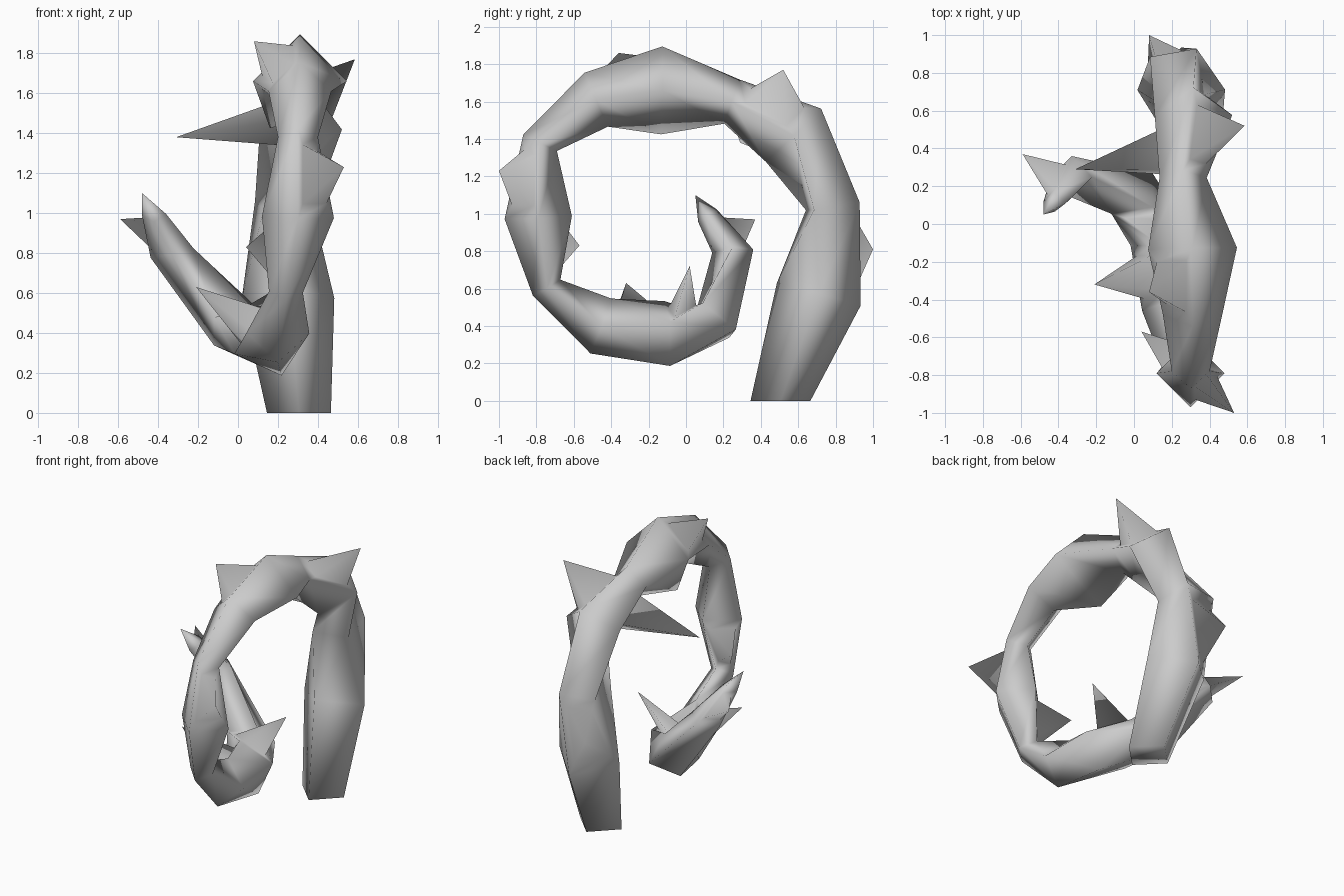
import bpy, bmesh, math
from mathutils import Vector

cube = bpy.data.objects.get("Cube")
if cube:
    bpy.data.objects.remove(cube, do_unlink=True)

mat = bpy.data.materials.new("pale_grey")
mat.use_nodes = True
grey = (0.6, 0.6, 0.6, 1)
mat.diffuse_color = grey
mat.node_tree.nodes["Principled BSDF"].inputs["Base Color"].default_value = grey


def ring(bm, center, tangent, radius, roll, lean):
    """Four-cornered section; roll turns it, lean pulls its inner corner right."""
    t = Vector((tangent.x * 0.3, tangent.y, tangent.z)).normalized()
    side = Vector((1, 0, 0))
    side = (side - t * side.dot(t)).normalized()
    out = t.cross(side)
    c, s = math.cos(math.radians(roll)), math.sin(math.radians(roll))
    side, out = side * c - out * s, out * c + side * s
    loop = [bm.verts.new(center + d * radius) for d in (side, out, -side, -out)]
    loop[3].co.x -= lean
    return loop


def fan(bm, loop, point):
    tip = bm.verts.new(point)
    for i in range(4):
        bm.faces.new((loop[i], loop[(i + 1) % 4], tip))


def thorn(bm, corners, point):
    """Inset a stem panel and draw its middle out to a point."""
    middle = sum((v.co for v in corners), Vector()) / 4
    inner = [bm.verts.new(v.co.lerp(middle, 0.34)) for v in corners]
    for i in range(4):
        j = (i + 1) % 4
        bm.faces.new((corners[i], corners[j], inner[j], inner[i]))
    fan(bm, inner, point)


# Curling stem: x, y, z, radius at each joint
PATH = [
    (.305, .505, 0, .16), (.25, .71, .57, .232), (.23, .785, 1.04, .177),
    (.315, .575, 1.42, .205), (.26, .245, 1.6, .125), (.31, -.13, 1.66, .235),
    (.31, -.48, 1.61, .157), (.3, -.78, 1.38, .1), (.3, -.79, .98, .18),
    (.24, -.745, .605, .085), (.2, -.455, .4, .157), (.155, -.1, .36, .185),
    (-.01, .16, .43, .16), (-.33, .25, .8, .11), (-.42, .115, .99, .06),
]
TIP = Vector((-.48, .05, 1.1))
ROLL = {2: 35, 11: 20, 12: 45}
LEAN = {5: .15}

# Thorn tips by stem section and panel
# (panels: 0 outer left, 1 outer right, 2 inner right, 3 inner left)
THORNS = {
    (1, 1): (.08, 1, .81),
    (3, 0): (.585, .52, 1.77),
    (3, 2): (-.31, .29, 1.38),
    (5, 1): (.08, -.36, 1.86),
    (7, 0): (.53, -1, 1.23),
    (8, 2): (.04, -.57, .83),
    (10, 2): (-.21, -.32, .63),
    (11, 3): (.36, .02, .72),
    (13, 1): (-.59, .37, .97),
}

points = [Vector(p[:3]) for p in PATH] + [TIP]
bm = bmesh.new()
loops = []
for i, p in enumerate(PATH):
    tangent = points[i + 1] - points[i - 1] if i else Vector((0, 0, 1))
    loops.append(ring(bm, points[i], tangent, p[3], ROLL.get(i, 0), LEAN.get(i, 0)))

for section, (a, b) in enumerate(zip(loops, loops[1:])):
    for k in range(4):
        j = (k + 1) % 4
        corners = (a[k], a[j], b[j], b[k])
        if (section, k) in THORNS:
            thorn(bm, corners, THORNS[section, k])
        else:
            bm.faces.new(corners)
bm.faces.new(loops[0])
fan(bm, loops[-1], TIP)

bmesh.ops.recalc_face_normals(bm, faces=bm.faces)
for f in bm.faces:
    f.smooth = True
mesh = bpy.data.meshes.new("thorny_stem")
bm.to_mesh(mesh)
bm.free()
mesh.materials.append(mat)
stem = bpy.data.objects.new("thorny_stem", mesh)
bpy.context.collection.objects.link(stem)
